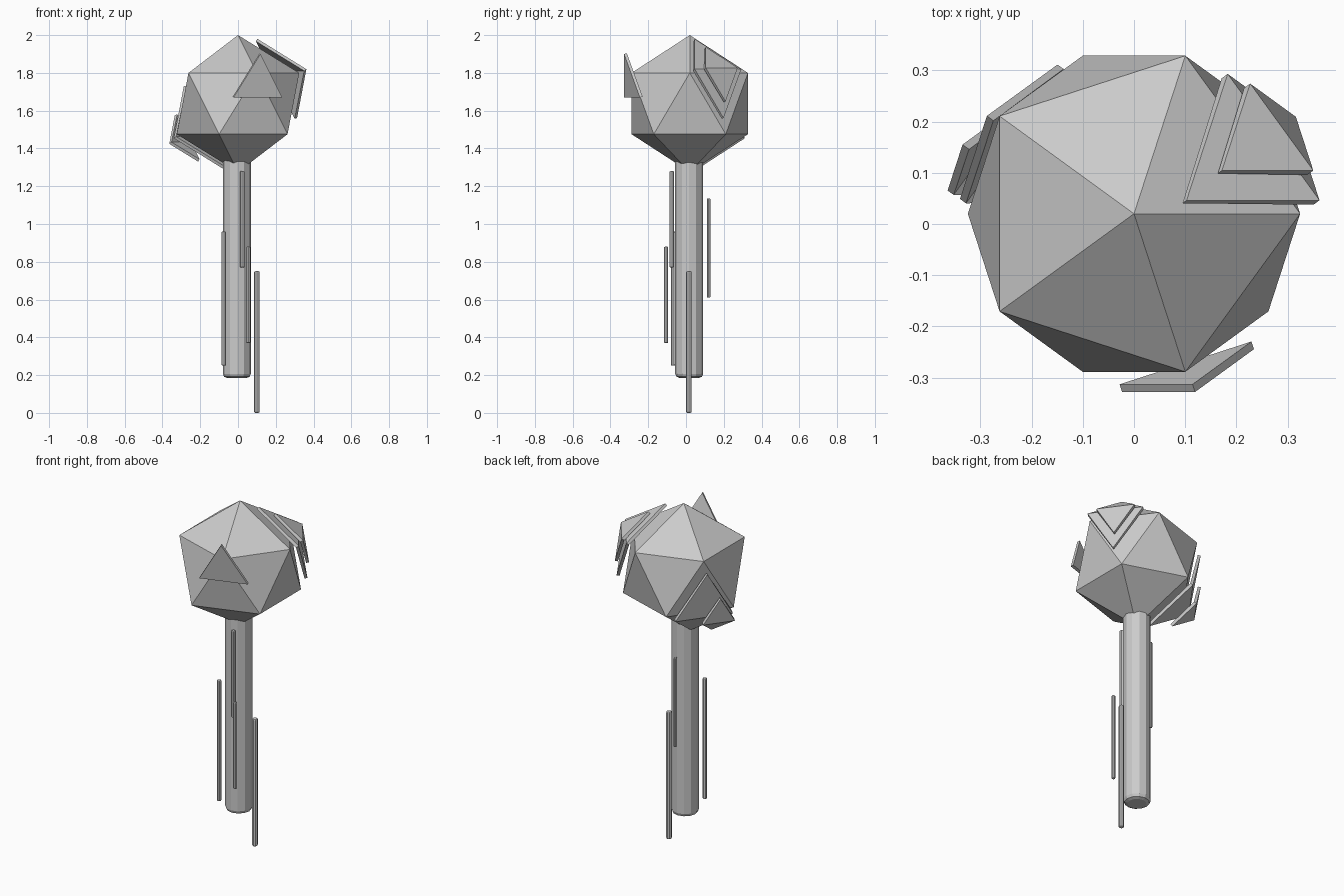
import bpy, bmesh
from math import sin, cos, radians
from mathutils import Vector

if "Cube" in bpy.data.objects:
    bpy.data.objects.remove(bpy.data.objects["Cube"])

CENTRE = Vector((0, 0.02, 1.6375))
R = 0.3625


def ring(step, level):
    """Corner of the crown: upper ring (level 1) at step*72 deg, lower ring (-1) offset by 36."""
    a = radians(72 * step + (0 if level > 0 else 36))
    k = R / 5 ** 0.5
    return CENTRE + Vector((2 * k * cos(a), 2 * k * sin(a), level * k))


def rod(name, x, y, z0, z1, r, sides, bevel):
    """Upright faceted rod with rounded ends."""
    bpy.ops.mesh.primitive_cylinder_add(vertices=sides, radius=r, depth=z1 - z0,
                                        location=(x, y, (z0 + z1) / 2))
    ob = bpy.context.object
    ob.name = name
    m = ob.modifiers.new("round_ends", 'BEVEL')
    m.width, m.segments = bevel, 2
    m.limit_method, m.angle_limit = 'ANGLE', radians(60)


def plate(name, corners, scale, centre, thickness=0.016):
    """Shrunken copy of one or two neighbouring crown faces, floating outside the crown."""
    mid = sum(corners, Vector()) / len(corners)
    pts = [Vector(centre) + (c - mid) * scale for c in corners]
    bm = bmesh.new()
    vs = [bm.verts.new(p) for p in pts]
    for tri in [(0, 1, 2), (2, 1, 3)][:len(corners) - 2]:
        f = bm.faces.new([vs[i] for i in tri])
        f.normal_update()
        if f.normal.dot(f.calc_center_median() - CENTRE) < 0:
            f.normal_flip()
    me = bpy.data.meshes.new(name)
    bm.to_mesh(me)
    bm.free()
    ob = bpy.data.objects.new(name, me)
    bpy.context.collection.objects.link(ob)
    m = ob.modifiers.new("thickness", 'SOLIDIFY')
    m.thickness, m.offset, m.use_even_offset = thickness, -1, True


# Faceted crown
bpy.ops.mesh.primitive_ico_sphere_add(subdivisions=1, radius=R, location=CENTRE)
bpy.context.object.name = "crown"

# Trunk
rod("trunk", -0.006, 0.017, 0.185, 1.40, 0.074, 12, 0.022)

# Thin strips of bark around the trunk: x, y, bottom, top, radius
strips = [(0.10, 0.015, 0.0, 0.75, 0.015),
          (-0.075, -0.068, 0.25, 0.96, 0.012),
          (0.022, -0.075, 0.77, 1.28, 0.012),
          (0.055, -0.105, 0.37, 0.88, 0.011),
          (-0.015, 0.12, 0.61, 1.135, 0.009)]
for i, (x, y, z0, z1, r) in enumerate(strips):
    rod(f"bark_strip_{i + 1}", x, y, z0, z1, r, 8, r * 0.45)

# Bent plates on the upper right and the lower left of the crown
up = Vector((0, 0, R))
upper_right = [CENTRE + up, ring(0, 1), ring(1, 1), ring(0, -1)]
lower_left = [CENTRE - up, ring(2, -1), ring(1, -1), ring(2, 1)]
plate("right_plate_large", upper_right, 0.80, (0.24, 0.146, 1.795))
plate("right_plate_small", upper_right, 0.55, (0.266, 0.173, 1.81))
plate("left_plate_large", lower_left, 0.85, (-0.21, 0.155, 1.48))
plate("left_plate_small", lower_left, 0.47, (-0.292, 0.124, 1.439))

# Single plate on the front
plate("front_plate", [ring(4, 1), ring(3, -1), ring(4, -1)], 0.71, (0.11, -0.30, 1.747))
